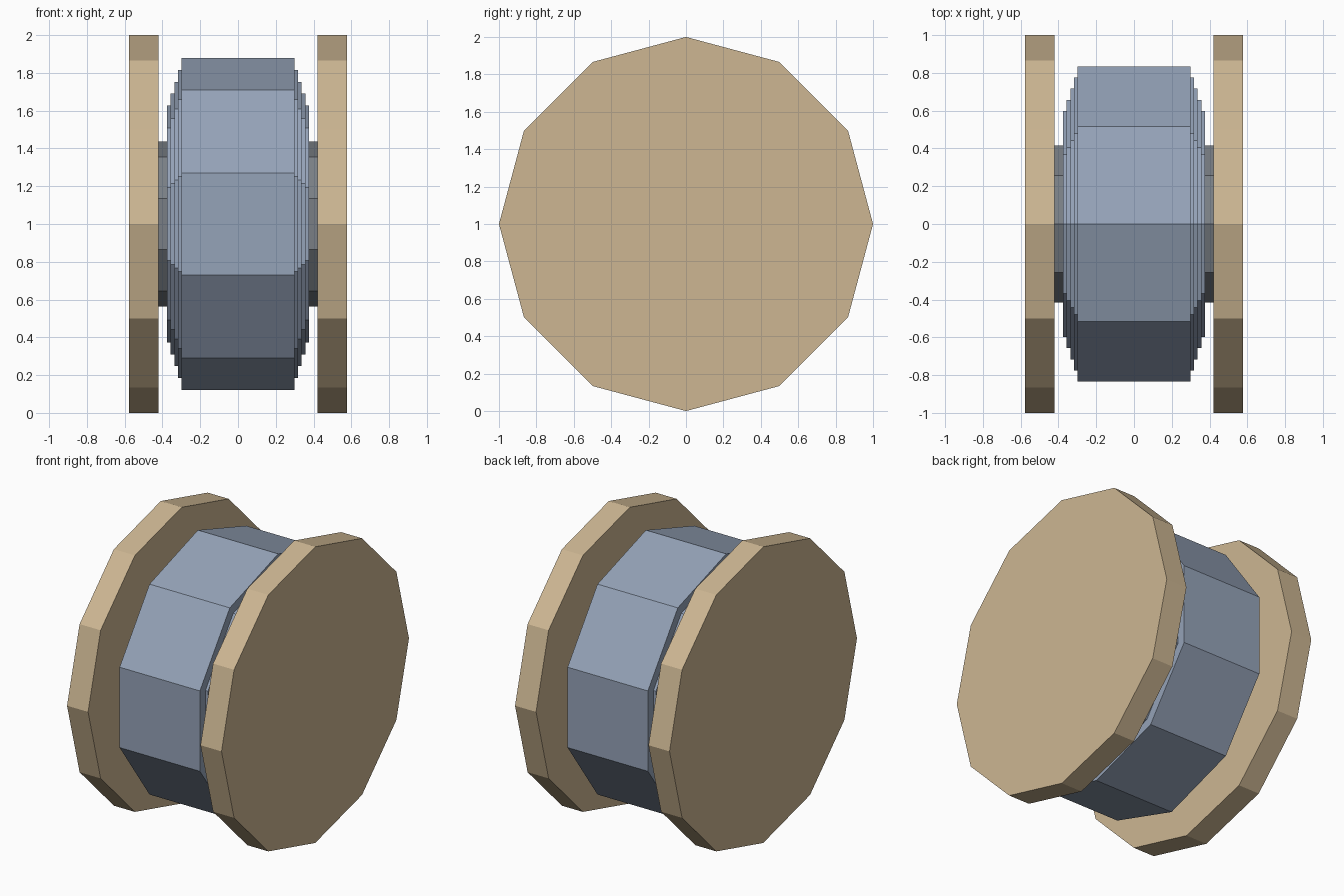
import bpy
import bmesh
from math import cos, sin, tau

cube = bpy.data.objects.get("Cube")
if cube:
    bpy.data.objects.remove(cube, do_unlink=True)


def material(name, rgb):
    mat = bpy.data.materials.new(name)
    mat.use_nodes = True
    color = (*rgb, 1)
    mat.diffuse_color = color
    mat.node_tree.nodes["Principled BSDF"].inputs["Base Color"].default_value = color
    return mat


def lathe_x(name, profile, sides, mat):
    """Spin (x, radius) points around the horizontal axle, one corner at the top."""
    bm = bmesh.new()
    rings = []
    for x, r in profile:
        angles = [tau * i / sides for i in range(sides)]
        rings.append([bm.verts.new((x, r * sin(a), r * cos(a))) for a in angles])
    for a, b in zip(rings, rings[1:]):
        for i in range(sides):
            j = (i + 1) % sides
            bm.faces.new((a[i], a[j], b[j], b[i]))
    bm.faces.new(rings[0])
    bm.faces.new(rings[-1])
    bmesh.ops.recalc_face_normals(bm, faces=bm.faces)
    mesh = bpy.data.meshes.new(name)
    bm.to_mesh(mesh)
    bm.free()
    mesh.materials.append(mat)
    obj = bpy.data.objects.new(name, mesh)
    obj.location.z = 1
    bpy.context.collection.objects.link(obj)
    return obj


tan_wood = material("tan wood", (0.61, 0.47, 0.29))
blue_cable = material("grey blue cable", (0.30, 0.366, 0.48))
grey_core = material("grey core", (0.195, 0.212, 0.235))

# End discs
DISC_IN, DISC_OUT = 0.42, 0.577
for side, s in (("left", 1), ("right", -1)):
    lathe_x(side + "_disc", [(s * DISC_IN, 1), (s * DISC_OUT, 1)], 12, tan_wood)

# Core between the discs
lathe_x("core", [(-DISC_IN, 0.438), (DISC_IN, 0.438)], 10, grey_core)

# Wound cable, stepping down towards each disc
half = []
for k in range(5):
    x, r = 0.3 + 0.0187 * k, 0.878 - 0.0625 * k
    if k:
        half.append((half[-1][0], r))
    half.append((x, r))
profile = [(-x, r) for x, r in reversed(half)] + half
lathe_x("cable_winding", profile, 10, blue_cable)
